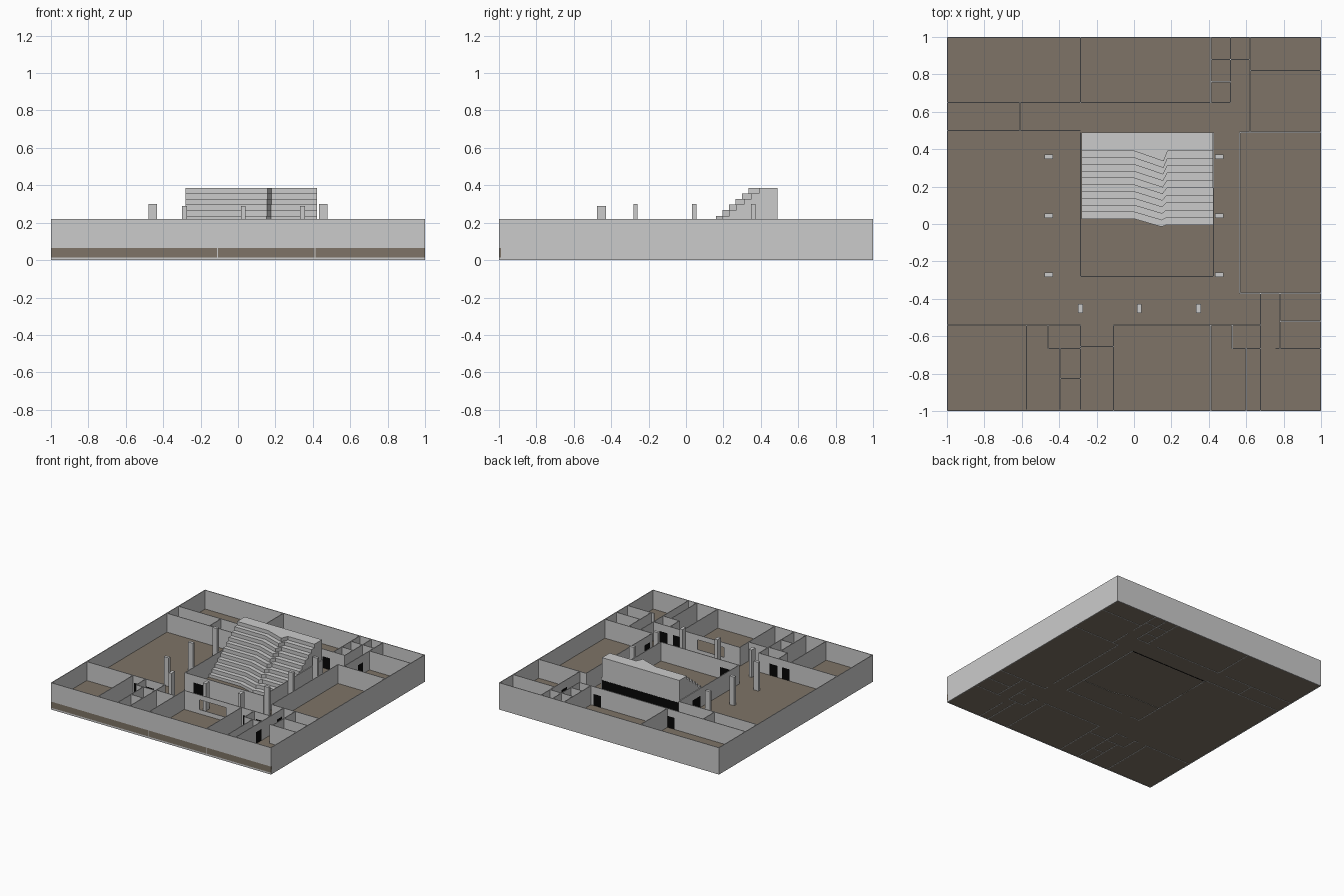
import bpy, bmesh

if "Cube" in bpy.data.objects:
    bpy.data.objects.remove(bpy.data.objects["Cube"])

H, T, DOOR = 0.22, 0.006, 0.16   # wall height, wall thickness, door height
FLOOR = 0.065                    # floor surface


def material(name, rgb):
    m = bpy.data.materials.new(name)
    m.diffuse_color = (*rgb, 1)
    m.use_nodes = True
    m.node_tree.nodes["Principled BSDF"].inputs["Base Color"].default_value = m.diffuse_color
    return m


BROWN = material("brown_floor", (0.21, 0.175, 0.135))
BLACK = material("black_panel", (0.002, 0.002, 0.002))


def finish(name, bm, mat=None):
    me = bpy.data.meshes.new(name)
    bmesh.ops.recalc_face_normals(bm, faces=bm.faces)
    bm.to_mesh(me)
    bm.free()
    ob = bpy.data.objects.new(name, me)
    bpy.context.collection.objects.link(ob)
    if mat:
        me.materials.append(mat)
    return ob


def add_box(bm, x0, x1, y0, y1, z0, z1):
    vs = bmesh.ops.create_cube(bm, size=1)["verts"]
    for v in vs:
        v.co = (x1 if v.co.x > 0 else x0, y1 if v.co.y > 0 else y0,
                z1 if v.co.z > 0 else z0)


def box(name, *lim, mat=None):
    bm = bmesh.new()
    add_box(bm, *lim)
    return finish(name, bm, mat)


walls, doors = bmesh.new(), bmesh.new()


def piece(bm, axis, c, a, b, z0, z1, t=T):
    if axis == "h":
        add_box(bm, a, b, c - t / 2, c + t / 2, z0, z1)
    else:
        add_box(bm, c - t / 2, c + t / 2, a, b, z0, z1)


def wall(axis, c, a, b, door_at=(), width=0.07):
    """Straight wall along x ('h') or y ('v'), with dark doors at the given centres."""
    for d in sorted(door_at):
        lo, hi = d - width / 2, d + width / 2
        piece(walls, axis, c, a, lo, 0, H)
        piece(walls, axis, c, lo, hi, DOOR, H)
        piece(doors, axis, c, lo, hi, FLOOR - 0.01, DOOR, T * 0.8)
        a = hi
    piece(walls, axis, c, a, b, 0, H)


# Thick floor slab, its front edge exposed
box("floor", -0.996, 0.996, -0.994, 0.996, 0.002, FLOOR, mat=BROWN)

# Outer walls
e = 1 - T / 2
for c in (-e, e):
    wall("v", c, -1, 1)
wall("h", e, -1, 1)
piece(walls, "h", -e, -1, 1, FLOOR, H)
piece(walls, "h", -e, -1, 1, 0, 0.015)

# Slab edges along the front, split at the room walls
for a, b in ((-1, -0.115), (-0.108, 0.408), (0.415, 1)):
    box("floor_edge", a, b, -1, -0.99, 0.015, FLOOR, mat=BROWN)

# Back rooms
wall("h", 0.65, -1, 0.515, (-0.32, 0.35))
wall("h", 0.50, -1, -0.285)
wall("v", -0.61, 0.5, 0.65)
wall("v", -0.285, 0.65, 1)
wall("v", 0.41, 0.65, 1)
wall("v", 0.515, 0.65, 1)
wall("v", 0.62, 0.49, 1, (0.70,))
wall("h", 0.88, 0.41, 0.62)
wall("h", 0.76, 0.41, 0.515)
wall("h", 0.82, 0.62, 1)

# Right-hand rooms
wall("h", 0.49, 0.565, 1)
wall("v", 0.565, -0.37, 0.49, (-0.30,))
wall("h", -0.37, 0.565, 1)
wall("v", 0.675, -1, -0.37, (-0.70, -0.43))
wall("v", 0.78, -0.665, -0.37)
wall("h", -0.52, 0.78, 1)
wall("h", -0.665, 0.755, 1)
wall("h", -0.665, 0.525, 0.675)
wall("v", 0.60, -1, -0.665)
wall("v", 0.525, -0.665, -0.54)

# Front rooms; the middle one has a window
wall("h", -0.54, -0.11, 0.03)
wall("h", -0.54, 0.27, 0.675, (0.46, 0.58))
piece(walls, "h", -0.54, 0.03, 0.27, 0, 0.10)
piece(walls, "h", -0.54, 0.03, 0.27, 0.18, H)
wall("h", -0.54, -1, -0.285, (-0.53, -0.42))
wall("v", -0.575, -0.99, -0.54)
wall("v", -0.285, -0.99, -0.54)
wall("v", -0.11, -0.999, -0.54)
wall("v", 0.41, -0.999, -0.54)
wall("h", -0.655, -0.285, -0.11)
wall("v", -0.46, -0.665, -0.54)
wall("h", -0.665, -0.46, -0.285)
wall("v", -0.395, -0.99, -0.665)
wall("h", -0.825, -0.395, -0.285)

# Walls around the stepped seating
wall("h", -0.28, -0.285, 0.425, (-0.16,), 0.09)
wall("v", -0.285, -0.28, 0.49, (0.275,), 0.11)
wall("v", 0.425, -0.28, 0.49)

finish("walls", walls)
finish("doors", doors, BLACK)

# Dark panel behind the seating
box("rear_panel", -0.281, 0.421, 0.484, 0.490, 0, 0.20, mat=BLACK)


# Stepped seating with a diagonal fold
N, TOP, BACK = 13, 0.385, 0.488
XL, XR = -0.281, 0.421


def mix(a, b, t):
    return a + (b - a) * t


def edge(t):
    left, right = mix(0.39, -0.045, t), mix(0.39, -0.085, t)
    return [(XL, left), (0, left), (mix(0.158, 0.145, t), mix(0.335, -0.085, t)),
            (mix(0.18, 0.17, t), right), (XR, right)]


bm = bmesh.new()
rows = []
for i in range(N - 1, -1, -1):
    pts = edge(i / (N - 1))
    for k in (N - 1 - i, N - i):
        rows.append([bm.verts.new((x, y, k * TOP / N)) for x, y in pts])
for z in (TOP, 0):
    rows.append([bm.verts.new((x, BACK, z)) for x, _ in edge(0)])
for r, s in zip(rows, rows[1:]):
    for j in range(4):
        bm.faces.new((r[j], r[j + 1], s[j + 1], s[j]))
bm.faces.new([r[0] for r in rows])
bm.faces.new([r[-1] for r in rows])
finish("stepped_seating", bm)

# Columns
for y in (0.36, 0.045, -0.27):
    for s in (-1, 1):
        x = s * 0.455
        box("side_column", x - 0.022, x + 0.022, y - 0.012, y + 0.012, 0.03, 0.30)
for x in (-0.285, 0.028, 0.344):
    box("front_column", x - 0.013, x + 0.013, -0.475, -0.427, 0.03, 0.29)
